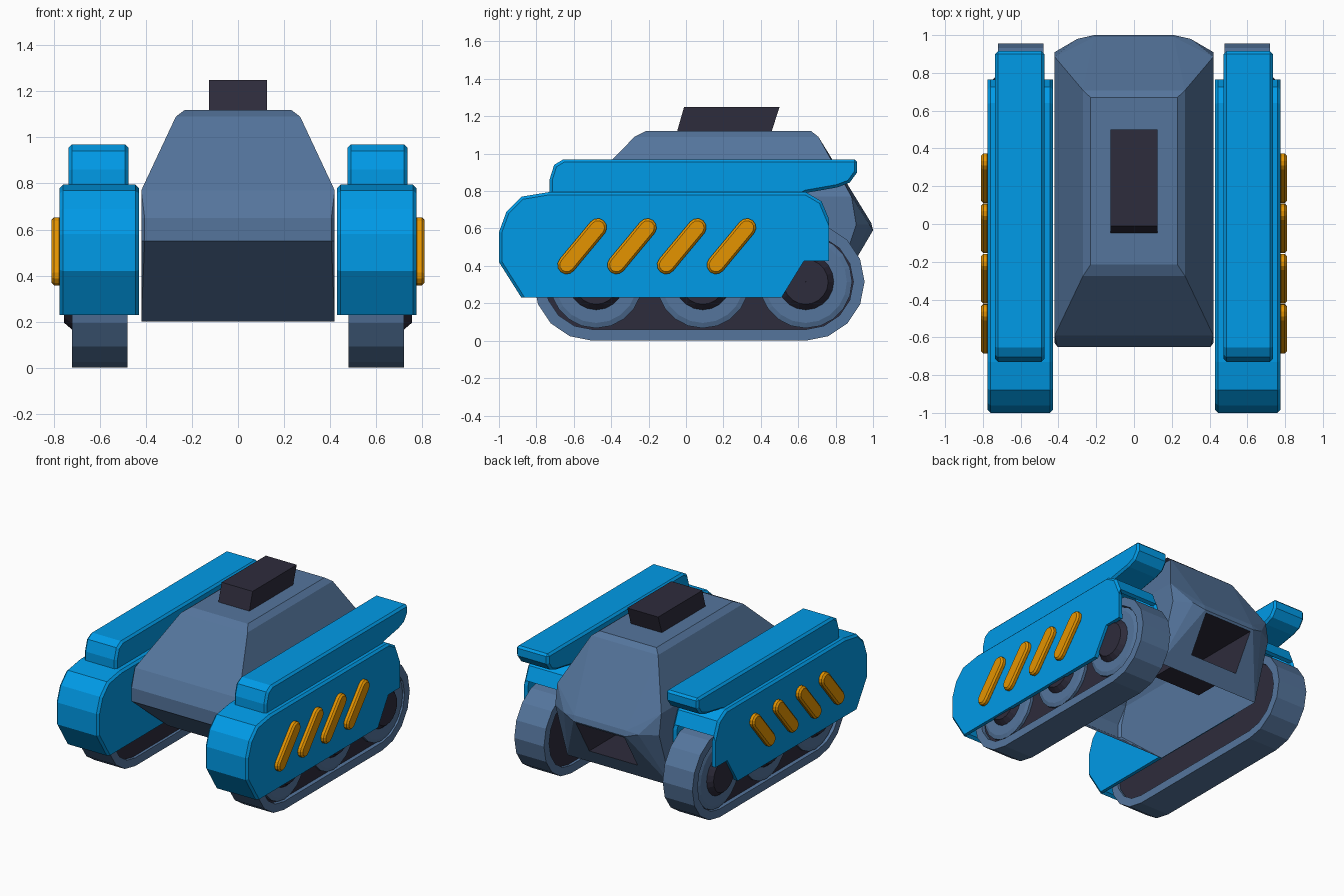
import bpy, bmesh, math

if "Cube" in bpy.data.objects:
    bpy.data.objects.remove(bpy.data.objects["Cube"])


def material(name, rgb):
    m = bpy.data.materials.new(name)
    m.diffuse_color = (*rgb, 1)
    m.use_nodes = True
    m.node_tree.nodes["Principled BSDF"].inputs["Base Color"].default_value = m.diffuse_color
    return m


BLUE = material("armour blue", (0.0, 0.325, 0.80))
SLATE = material("slate grey", (0.090, 0.178, 0.335))
DARK = material("dark charcoal", (0.027, 0.025, 0.045))
ORANGE = material("orange", (0.78, 0.295, 0.0))


def finish(name, bm, mat):
    me = bpy.data.meshes.new(name)
    bm.to_mesh(me)
    bm.free()
    me.materials.append(mat)
    ob = bpy.data.objects.new(name, me)
    bpy.context.collection.objects.link(ob)
    return ob


def prism(name, profile, x0, x1, mat, open_sides=()):
    """Extrude a (y, z) outline along x; open_sides are rim faces left out."""
    bm = bmesh.new()
    a = [bm.verts.new((x0, y, z)) for y, z in profile]
    b = [bm.verts.new((x1, y, z)) for y, z in profile]
    n = len(a)
    bm.faces.new(a)
    bm.faces.new(b)
    rim = [bm.faces.new((a[i], a[(i + 1) % n], b[(i + 1) % n], b[i])) for i in range(n)]
    bmesh.ops.recalc_face_normals(bm, faces=bm.faces)
    bmesh.ops.delete(bm, geom=[rim[i] for i in open_sides], context='FACES')
    return finish(name, bm, mat)


def bevel(ob, width, degrees=60):
    m = ob.modifiers.new("bevel", 'BEVEL')
    m.width = width
    m.segments = 1
    m.limit_method = 'ANGLE'
    m.angle_limit = math.radians(degrees)


def mirror(ob):
    ob.modifiers.new("mirror", 'MIRROR').use_axis = (True, False, False)


def stadium(p, q, r, n):
    """Capsule outline round the two (y, z) centres p and q, n steps per end."""
    ang = math.atan2(q[1] - p[1], q[0] - p[0])
    pts = []
    for c, start in ((q, ang - math.pi / 2), (p, ang + math.pi / 2)):
        for i in range(n + 1):
            t = start + math.pi * i / n
            pts.append((c[0] + r * math.cos(t), c[1] + r * math.sin(t)))
    return pts


def rings(name, centre, sections, mat, sides=20):
    """Lathe about an x-parallel axis from (x, radius) sections, closed in a loop."""
    bm = bmesh.new()
    loops = [[bm.verts.new((x, centre[0] + r * math.cos(2 * math.pi * i / sides),
                            centre[1] + r * math.sin(2 * math.pi * i / sides)))
              for i in range(sides)] for x, r in sections]
    for k in range(len(loops)):
        p, q = loops[k], loops[(k + 1) % len(loops)]
        for i in range(sides):
            j = (i + 1) % sides
            bm.faces.new((p[i], p[j], q[j], q[i]))
    bmesh.ops.recalc_face_normals(bm, faces=bm.faces)
    return finish(name, bm, mat)


# Hull: faceted convex body
half = [(0.23, -0.215, 1.12), (0.23, 0.67, 1.12), (0.27, -0.275, 1.09), (0.27, 0.708, 1.09),
        (0.42, -0.59, 0.77), (0.42, 0.885, 0.77), (0.405, -0.65, 0.65), (0.405, -0.65, 0.55),
        (0.42, -0.63, 0.65), (0.42, -0.63, 0.55),
        (0.42, 0.91, 0.62), (0.30, 0.98, 0.62), (0.21, 0.99, 0.63), (0.21, 1.0, 0.59),
        (0.42, -0.21, 0.20), (0.42, 0.77, 0.20)]
bm = bmesh.new()
for x, y, z in half:
    bm.verts.new((x, y, z))
    bm.verts.new((-x, y, z))
bmesh.ops.convex_hull(bm, input=bm.verts)
bmesh.ops.dissolve_limit(bm, angle_limit=math.radians(2), verts=bm.verts, edges=bm.edges)
bmesh.ops.recalc_face_normals(bm, faces=bm.faces)
hull = finish("hull", bm, SLATE)

# Square duct running in from the sloping rear face, with a dark lining
cutter = prism("duct_cutter", [(1.1, 0.575), (1.1, 0.315), (0.45, 0.315), (0.45, 0.575)],
               -0.195, 0.195, DARK)
cutter.hide_render = True
hull.data.materials.append(DARK)
m = hull.modifiers.new("duct", 'BOOLEAN')
m.operation = 'DIFFERENCE'
m.solver = 'EXACT'
m.material_mode = 'TRANSFER'
m.object = cutter
bpy.context.view_layer.objects.active = hull
bpy.ops.object.modifier_apply(modifier="duct")
bpy.data.objects.remove(cutter)

# The hull is an open shell underneath
bm = bmesh.new()
bm.from_mesh(hull.data)
floor = [f for f in bm.faces if f.normal.z < -0.99 and f.calc_center_median().z < 0.21]
bmesh.ops.delete(bm, geom=floor, context='FACES')
bm.to_mesh(hull.data)
bm.free()

# Slanted box on the roof
prism("roof_box", [(-0.05, 1.11), (-0.01, 1.25), (0.5, 1.25), (0.455, 1.11)], -0.125, 0.125, DARK)

# Track belts: outer loop joined to an inner loop
FRONT, REAR = (-0.5, 0.315), (0.64, 0.315)
bm = bmesh.new()
loops = [[bm.verts.new((x, y, z)) for y, z in stadium(FRONT, REAR, r, 8)]
         for x, r in ((0.48, 0.315), (0.72, 0.315), (0.72, 0.255), (0.48, 0.255))]
for k in range(4):
    p, q = loops[k], loops[(k + 1) % 4]
    for i in range(len(p)):
        j = (i + 1) % len(p)
        bm.faces.new((p[i], p[j], q[j], q[i]))
bmesh.ops.recalc_face_normals(bm, faces=bm.faces)
mirror(finish("track_belt", bm, SLATE))

# Dark filling inside the belts
mirror(prism("track_core", stadium(FRONT, REAR, 0.26, 8), 0.50, 0.69, DARK))

# Road wheels with dark tapered hubs
for i, y in enumerate((-0.48, 0.09, 0.64)):
    c = (y, 0.315)
    mirror(rings(f"wheel_{i}", c, [(0.67, 0.248), (0.71, 0.248), (0.72, 0.22),
                                   (0.72, 0.15), (0.67, 0.15)], SLATE))
    mirror(rings(f"hub_{i}", c, [(0.67, 0.15), (0.72, 0.15), (0.755, 0.12), (0.755, 0.001),
                                 (0.67, 0.001)], DARK))

# Hollow fenders, open underneath and at the back
fender = prism("fender", [(-0.88, 0.23), (-1.0, 0.42), (-1.0, 0.58), (-0.96, 0.69),
                          (-0.88, 0.77), (-0.73, 0.795), (0.64, 0.795), (0.725, 0.745),
                          (0.765, 0.65), (0.765, 0.425), (0.63, 0.425), (0.51, 0.23)],
               0.43, 0.775, BLUE, open_sides=(8, 9, 10, 11))
bevel(fender, 0.015)
shell = fender.modifiers.new("shell", 'SOLIDIFY')
shell.thickness = 0.03
shell.offset = -1
mirror(fender)

# Long rails on top of the fenders
rail = prism("rail", [(-0.73, 0.78), (-0.73, 0.86), (-0.705, 0.94), (-0.655, 0.97),
                      (0.915, 0.97), (0.915, 0.90), (0.875, 0.845), (0.81, 0.82),
                      (0.64, 0.79), (0.62, 0.78)], 0.475, 0.735, BLUE)
bevel(rail, 0.015)
mirror(rail)

# Slanted orange bars on the fender sides
for i in range(4):
    y = -0.555 + 0.266 * i
    bar = prism(f"side_bar_{i}", stadium((y - 0.083, 0.405), (y + 0.083, 0.605), 0.049, 6),
                0.765, 0.81, ORANGE)
    bevel(bar, 0.012)
    mirror(bar)
